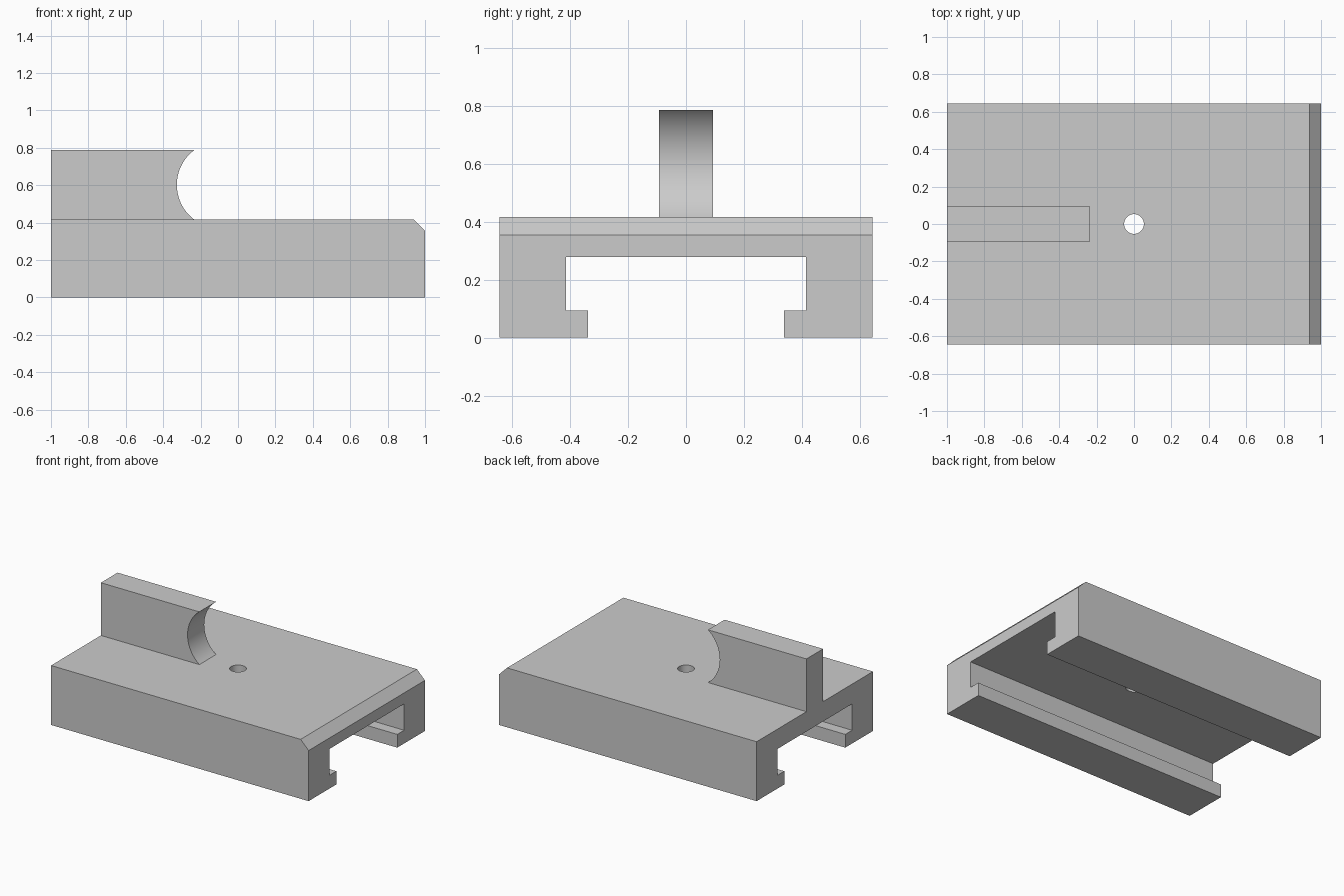
import bpy, bmesh, math
from mathutils import Vector

cube = bpy.data.objects.get("Cube")
if cube:
    bpy.data.objects.remove(cube, do_unlink=True)

grey = bpy.data.materials.new("light grey")
grey.use_nodes = True
GREY = (0.6, 0.6, 0.6, 1)
grey.diffuse_color = GREY
grey.node_tree.nodes["Principled BSDF"].inputs["Base Color"].default_value = GREY


def prism(name, points, depth, chamfer=0):
    """Extrude a flat outline along a vector; optionally chamfer its far top edge."""
    bm = bmesh.new()
    face = bm.faces.new([bm.verts.new(p) for p in points])
    far = bmesh.ops.extrude_face_region(bm, geom=[face], use_keep_orig=True)
    moved = [v for v in far["geom"] if isinstance(v, bmesh.types.BMVert)]
    bmesh.ops.translate(bm, verts=moved, vec=depth)
    if chamfer:
        top = max(v.co.z for v in moved)
        edge = [e for e in bm.edges
                if all(v in moved and v.co.z > top - 0.001 for v in e.verts)]
        bmesh.ops.bevel(bm, geom=edge, offset=chamfer, segments=1, affect='EDGES')
    bmesh.ops.recalc_face_normals(bm, faces=bm.faces)
    mesh = bpy.data.meshes.new(name)
    bm.to_mesh(mesh)
    bm.free()
    mesh.materials.append(grey)
    obj = bpy.data.objects.new(name, mesh)
    bpy.context.collection.objects.link(obj)
    return obj


def activate(obj):
    bpy.ops.object.select_all(action='DESELECT')
    obj.select_set(True)
    bpy.context.view_layer.objects.active = obj


LENGTH, TOP = 2.0, 0.417

# Sliding base: mirrored half section with inward lips
half = [(0.645, TOP), (0.645, 0), (0.338, 0), (0.338, 0.093),
        (0.414, 0.093), (0.414, 0.278)]
section = half + [(-y, z) for y, z in reversed(half)]
base = prism("slotted_base", [(-1, y, z) for y, z in section],
             Vector((LENGTH, 0, 0)), chamfer=0.062)

# Round hole through the deck
bpy.ops.mesh.primitive_cylinder_add(vertices=48, radius=0.053, depth=0.4,
                                    location=(0, 0, 0.35))
cutter = bpy.context.object
cutter.name = "hole_cutter"
cutter.hide_render = True
cutter.data.materials.append(grey)
cut = base.modifiers.new("hole", 'BOOLEAN')
cut.operation = 'DIFFERENCE'
cut.solver = 'EXACT'
cut.object = cutter
activate(base)
bpy.ops.object.modifier_apply(modifier=cut.name)
bpy.data.objects.remove(cutter, do_unlink=True)

# Upright fin with a concave circular end
FIN_TOP, TIP, SAG, STEPS = 0.787, -0.235, 0.092, 32
rise = (FIN_TOP - TOP) / 2
radius = (rise ** 2 + SAG ** 2) / (2 * SAG)
centre_x, centre_z = TIP - SAG + radius, TOP + rise
swing = math.asin(rise / radius)
arc = []
for i in range(STEPS + 1):
    a = swing * (2 * i / STEPS - 1)
    arc.append((centre_x - radius * math.cos(a), centre_z + radius * math.sin(a)))
outline = [(-1, FIN_TOP), (-1, TOP)] + arc
fin = prism("upright_fin", [(x, -0.0925, z) for x, z in outline],
            Vector((0, 0.185, 0)))

for part in (base, fin):
    activate(part)
    bpy.ops.object.shade_smooth_by_angle(angle=math.radians(30))
